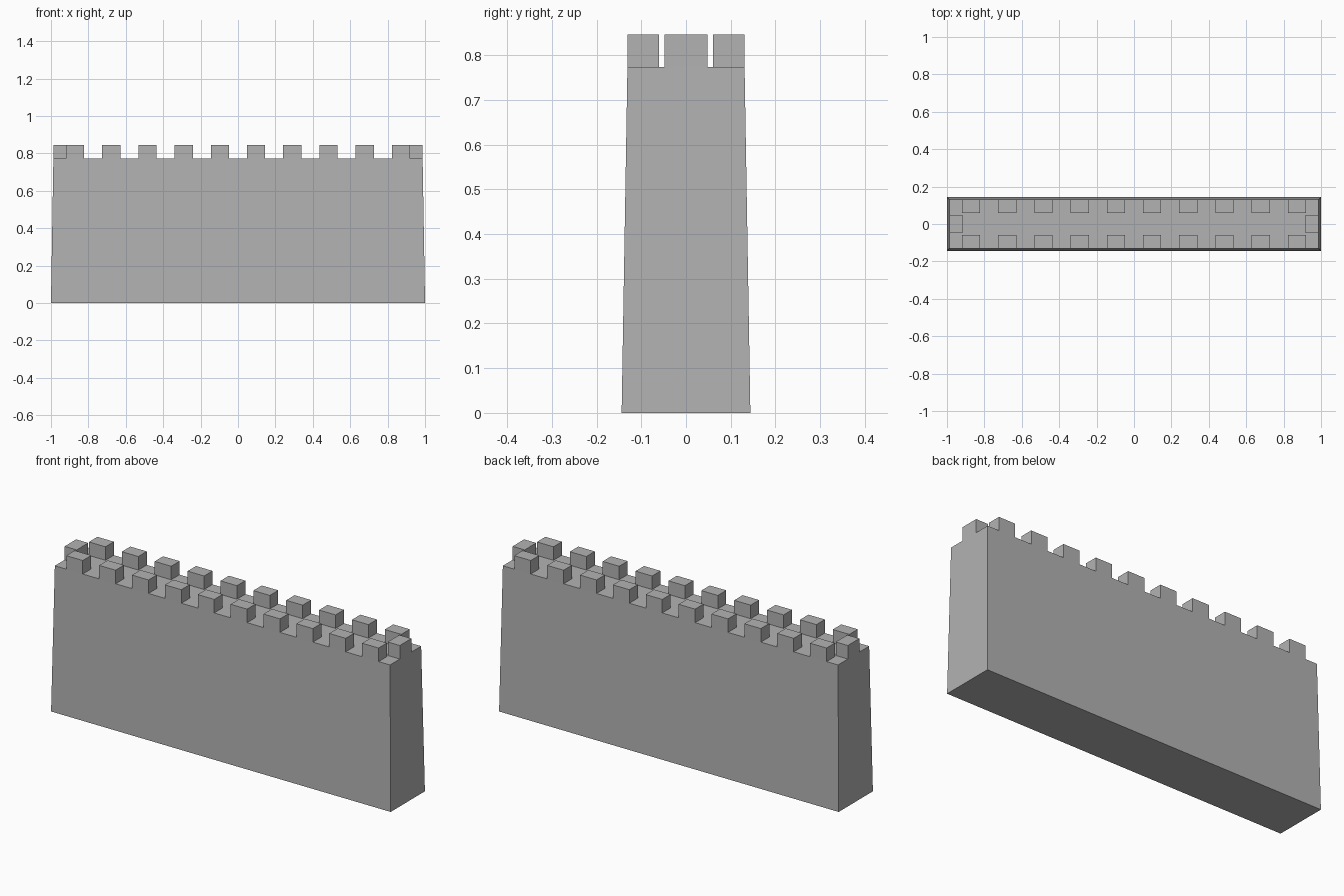
import bpy
import bmesh

cube = bpy.data.objects.get("Cube")
if cube:
    bpy.data.objects.remove(cube, do_unlink=True)

stone = bpy.data.materials.new("grey stone")
stone.use_nodes = True
color = (0.45, 0.45, 0.45, 1)
stone.diffuse_color = color
stone.node_tree.nodes["Principled BSDF"].inputs["Base Color"].default_value = color

WALL_TOP, MERLON_TOP = 0.774, 0.846
TOP_X, TOP_Y = 0.987, 0.131
PITCH, WIDTH, DEPTH = 0.1936, 0.097, 0.071


def block(name, low, high, taper=(1, 1)):
    """Box between two corners, with its top scaled about the origin."""
    bm = bmesh.new()
    bmesh.ops.create_cube(bm, size=1)
    for v in bm.verts:
        top = v.co.z > 0
        for i in range(3):
            v.co[i] = high[i] if v.co[i] > 0 else low[i]
        if top:
            v.co.x *= taper[0]
            v.co.y *= taper[1]
    mesh = bpy.data.meshes.new(name)
    bm.to_mesh(mesh)
    bm.free()
    mesh.materials.append(stone)
    obj = bpy.data.objects.new(name, mesh)
    bpy.context.collection.objects.link(obj)


# Tapered wall body
block("wall", (-1, -0.144, 0), (1, 0.144, WALL_TOP), (TOP_X, TOP_Y / 0.144))

# Merlons along the front and back edges
for side, y0 in (("front", -TOP_Y), ("back", TOP_Y - DEPTH)):
    for i in range(10):
        x = (i - 4.5) * PITCH
        block(f"{side}_merlon_{i + 1}", (x - WIDTH / 2, y0, WALL_TOP),
              (x + WIDTH / 2, y0 + DEPTH, MERLON_TOP))

# Single merlon at each end
for side, x0 in (("right", -TOP_X), ("left", TOP_X - DEPTH)):
    block(f"{side}_end_merlon", (x0, -WIDTH / 2, WALL_TOP),
          (x0 + DEPTH, WIDTH / 2, MERLON_TOP))
